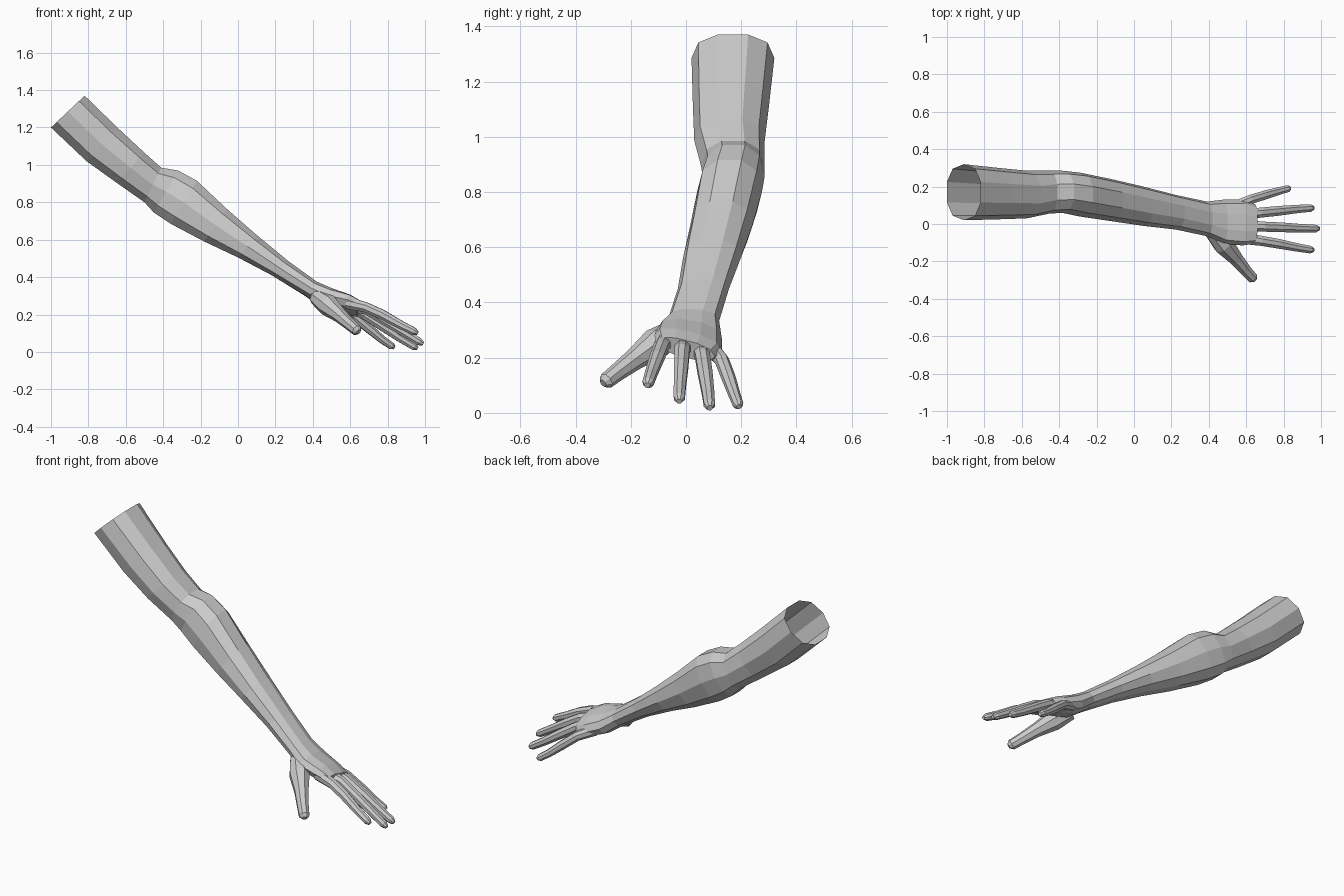
import bpy, bmesh, math
from mathutils import Vector

if "Cube" in bpy.data.objects:
    bpy.data.objects.remove(bpy.data.objects["Cube"])


def loft(name, rings):
    """Closed tube skinned over equal-sized rings of points."""
    bm = bmesh.new()
    loops = [[bm.verts.new(p) for p in ring] for ring in rings]
    n = len(loops[0])
    for a, b in zip(loops, loops[1:]):
        for i in range(n):
            j = (i + 1) % n
            bm.faces.new((a[i], a[j], b[j], b[i]))
    bm.faces.new(loops[0])
    bm.faces.new(loops[-1])
    bmesh.ops.recalc_face_normals(bm, faces=bm.faces[:])
    mesh = bpy.data.meshes.new(name)
    bm.to_mesh(mesh)
    bm.free()
    obj = bpy.data.objects.new(name, mesh)
    bpy.context.collection.objects.link(obj)
    return obj


def soft(v, e=0.85):
    return math.copysign(abs(v) ** e, v)


def arm_ring(tx, tz, bx, bz, y0, y1, roll, n=10):
    """Cross-section from its top point, bottom point and y range."""
    top, bot = Vector((tx, 0, tz)), Vector((bx, 0, bz))
    mid, half = (top + bot) / 2, (top - bot) / 2
    pts = []
    for i in range(n):
        a = 2 * math.pi * i / n
        dy = soft(math.cos(a)) * (y1 - y0) / 2
        p = mid + half * (soft(math.sin(a)) / soft(math.sin(math.radians(72))))
        pts.append(p + Vector((0, (y0 + y1) / 2 + dy, -roll * dy)))
    return pts


def digit(name, path, radii, n=8):
    """Tapered finger along a path, with a rounded tip."""
    pts = [Vector(p) for p in path]
    radii = list(radii)
    pts.insert(-1, pts[-2].lerp(pts[-1], 0.8))
    radii.insert(-1, radii[-2] * 0.9)
    rings = []
    for i, (p, r) in enumerate(zip(pts, radii)):
        d = (pts[min(i + 1, len(pts) - 1)] - pts[max(i - 1, 0)]).normalized()
        side = d.cross(Vector((0, 0, 1))).normalized()
        up = side.cross(d)
        rings.append([p + r * (side * math.cos(a) + up * math.sin(a))
                      for a in (2 * math.pi * (k + 0.5) / n for k in range(n))])
    return loft(name, rings)


# Upper arm, elbow, forearm, wrist and palm
arm = loft("arm", [arm_ring(*r) for r in (
    (-0.82, 1.37, -1.00, 1.20, 0.02, 0.32, 0),
    (-0.64, 1.195, -0.81, 1.02, 0.025, 0.30, 0),
    (-0.50, 1.065, -0.65, 0.905, 0.03, 0.285, 0),
    (-0.41, 0.985, -0.50, 0.80, 0.055, 0.285, 0),
    (-0.32, 0.97, -0.45, 0.745, 0.06, 0.285, 0),
    (-0.22, 0.915, -0.36, 0.685, 0.04, 0.275, 0),
    (-0.06, 0.765, -0.18, 0.59, 0.015, 0.24, 0),
    (0.10, 0.625, 0.00, 0.505, -0.01, 0.20, 0),
    (0.27, 0.485, 0.18, 0.41, -0.03, 0.155, 0),
    (0.42, 0.375, 0.36, 0.30, -0.065, 0.12, 0.05),
    (0.50, 0.335, 0.455, 0.235, -0.105, 0.13, 0.15),
    (0.60, 0.295, 0.56, 0.205, -0.115, 0.13, 0.25),
    (0.66, 0.262, 0.635, 0.20, -0.105, 0.105, 0.25),
)])

# Fingers and thumb
finger_radii = (0.034, 0.029, 0.028, 0.024, 0.011)
digits = [
    digit("index_finger", [(0.58, -0.075, 0.262), (0.68, -0.09, 0.24), (0.77, -0.105, 0.2),
                           (0.87, -0.125, 0.145), (0.96, -0.14, 0.1)], finger_radii),
    digit("middle_finger", [(0.58, -0.01, 0.25), (0.69, -0.014, 0.225), (0.79, -0.018, 0.165),
                            (0.89, -0.022, 0.103), (0.99, -0.025, 0.042)], finger_radii),
    digit("ring_finger", [(0.57, 0.05, 0.24), (0.67, 0.06, 0.205), (0.77, 0.07, 0.14),
                          (0.87, 0.08, 0.073), (0.96, 0.086, 0.018)], finger_radii),
    digit("little_finger", [(0.53, 0.09, 0.235), (0.62, 0.13, 0.19), (0.70, 0.155, 0.125),
                            (0.77, 0.175, 0.067), (0.835, 0.192, 0.022)],
          [r * 0.92 for r in finger_radii]),
    digit("thumb", [(0.42, -0.04, 0.295), (0.48, -0.11, 0.25), (0.545, -0.185, 0.195),
                    (0.595, -0.245, 0.15), (0.645, -0.3, 0.107)],
          (0.045, 0.058, 0.04, 0.033, 0.014)),
]

# Weld the digits onto the palm
bpy.context.view_layer.objects.active = arm
for d in digits:
    mod = arm.modifiers.new(d.name, 'BOOLEAN')
    mod.operation = 'UNION'
    mod.solver = 'EXACT'
    mod.object = d
    bpy.ops.object.modifier_apply(modifier=mod.name)
    bpy.data.objects.remove(d, do_unlink=True)

# Open the shoulder end
bm = bmesh.new()
bm.from_mesh(arm.data)
shoulder = Vector((-0.91, 0.17, 1.285))
caps = [f for f in bm.faces
        if all((v.co - shoulder).dot(Vector((0.69, 0, -0.73))) < 0.03 for v in f.verts)]
bmesh.ops.delete(bm, geom=caps, context='FACES_ONLY')
bm.to_mesh(arm.data)
bm.free()
